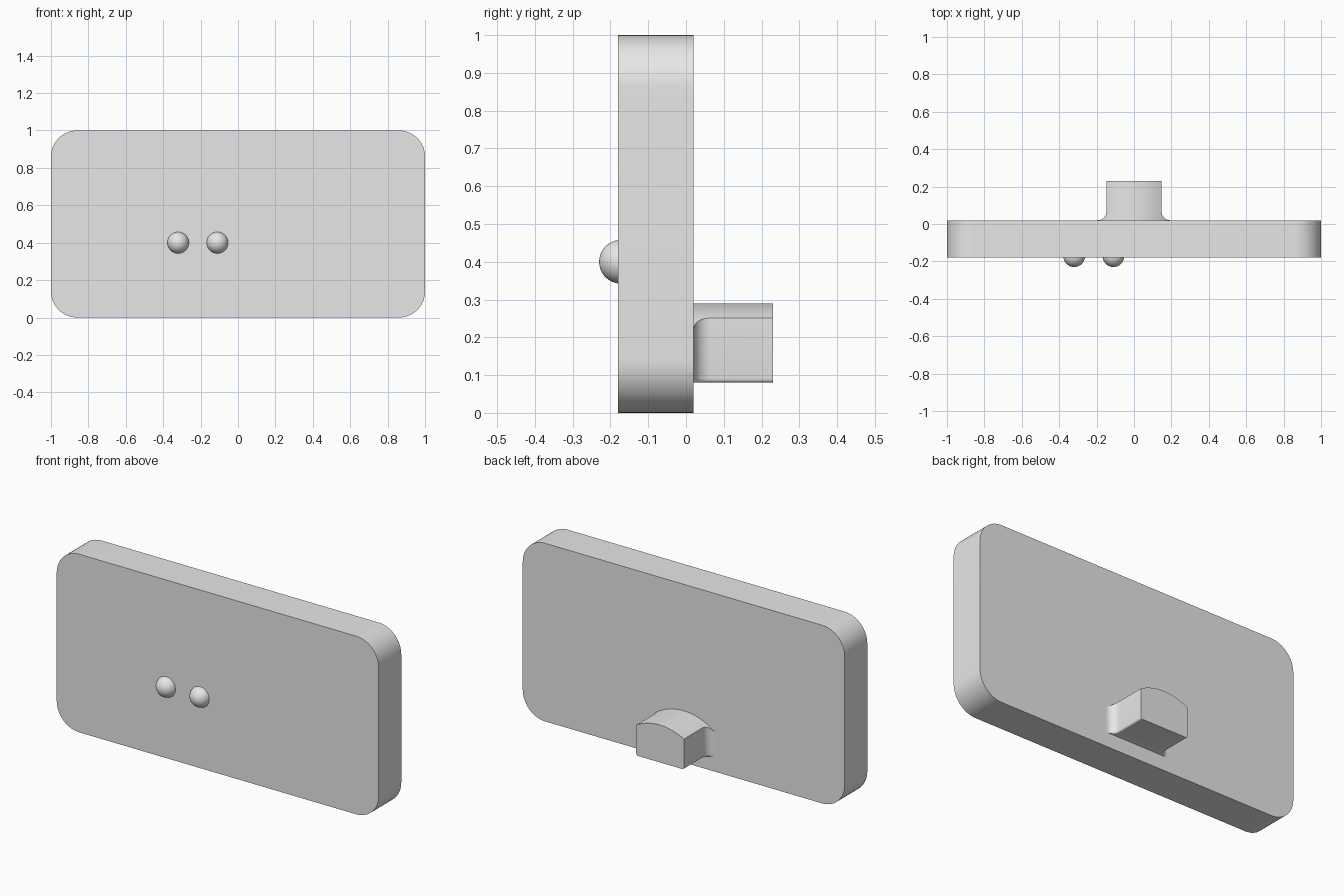
import bpy
import bmesh
from math import pi, sin, cos, sqrt, radians
from mathutils import Matrix

default = bpy.data.objects.get("Cube")
if default:
    bpy.data.objects.remove(default, do_unlink=True)

# One plain grey for everything
GREY = (0.8, 0.8, 0.8, 1.0)
grey = bpy.data.materials.new("light_grey")
grey.use_nodes = True
grey.diffuse_color = GREY
grey.node_tree.nodes["Principled BSDF"].inputs["Base Color"].default_value = GREY


def finish(bm, name):
    """Turn a bmesh into a smooth-shaded object with sharp edges kept."""
    bmesh.ops.recalc_face_normals(bm, faces=bm.faces[:])
    mesh = bpy.data.meshes.new(name)
    bm.to_mesh(mesh)
    bm.free()
    mesh.materials.append(grey)
    mesh.shade_smooth()
    mesh.set_sharp_from_angle(angle=radians(30))
    obj = bpy.data.objects.new(name, mesh)
    bpy.context.collection.objects.link(obj)
    return obj


# Plate: flat slab with four rounded corners
FRONT, BACK = -0.18, 0.02
bm = bmesh.new()
bmesh.ops.create_cube(bm, size=1)
bmesh.ops.scale(bm, vec=(2, BACK - FRONT, 1), verts=bm.verts)
bmesh.ops.translate(bm, vec=(0, (FRONT + BACK) / 2, 0.5), verts=bm.verts)
corners = [e for e in bm.edges if abs(e.verts[0].co.y - e.verts[1].co.y) > 0.1]
bmesh.ops.bevel(bm, geom=corners, offset=0.14, segments=16, profile=0.5,
                affect='EDGES')
finish(bm, "plate")

# Two round buttons set into the front
for side, x in (("right", -0.32), ("left", -0.11)):
    bm = bmesh.new()
    bmesh.ops.create_uvsphere(bm, u_segments=40, v_segments=20, radius=0.058,
                              matrix=Matrix.Translation((x, -0.172, 0.4)))
    finish(bm, side + "_button")

# Rear lug: arched block lofted along y, its sides flaring into the plate
HALF, FLARE, END = 0.148, 0.045, 0.23
BOTTOM, TOP, ARCH, ROUND = 0.08, 0.29, 0.30, 0.01


def section(half):
    """Outline in x and z: arched top, straight sides, eased lower corners."""
    steps = 24
    points = []
    for i in range(steps + 1):
        x = half * (2 * i / steps - 1)
        points.append((x, TOP - ARCH + sqrt(ARCH ** 2 - x ** 2)))
    for side in (1, -1):
        arc = [(side * (half - ROUND + ROUND * cos(a)),
                BOTTOM + ROUND - ROUND * sin(a))
               for a in (pi / 2 * k / 4 for k in range(5))]
        points += arc if side == 1 else arc[::-1]
    return points


angles = [pi / 2 * k / 10 for k in range(11)]
stations = [(BACK + FLARE * (1 - cos(a)), HALF + FLARE * (1 - sin(a)))
            for a in angles]
stations = [(BACK - 0.01, HALF + FLARE)] + stations + [(END, HALF)]
bm = bmesh.new()
rings = [[bm.verts.new((x, y, z)) for x, z in section(half)]
         for y, half in stations]
for near, far in zip(rings, rings[1:]):
    for i in range(len(near)):
        j = (i + 1) % len(near)
        bm.faces.new((near[i], near[j], far[j], far[i]))
bm.faces.new(rings[0])
bm.faces.new(rings[-1])
finish(bm, "rear_lug")
